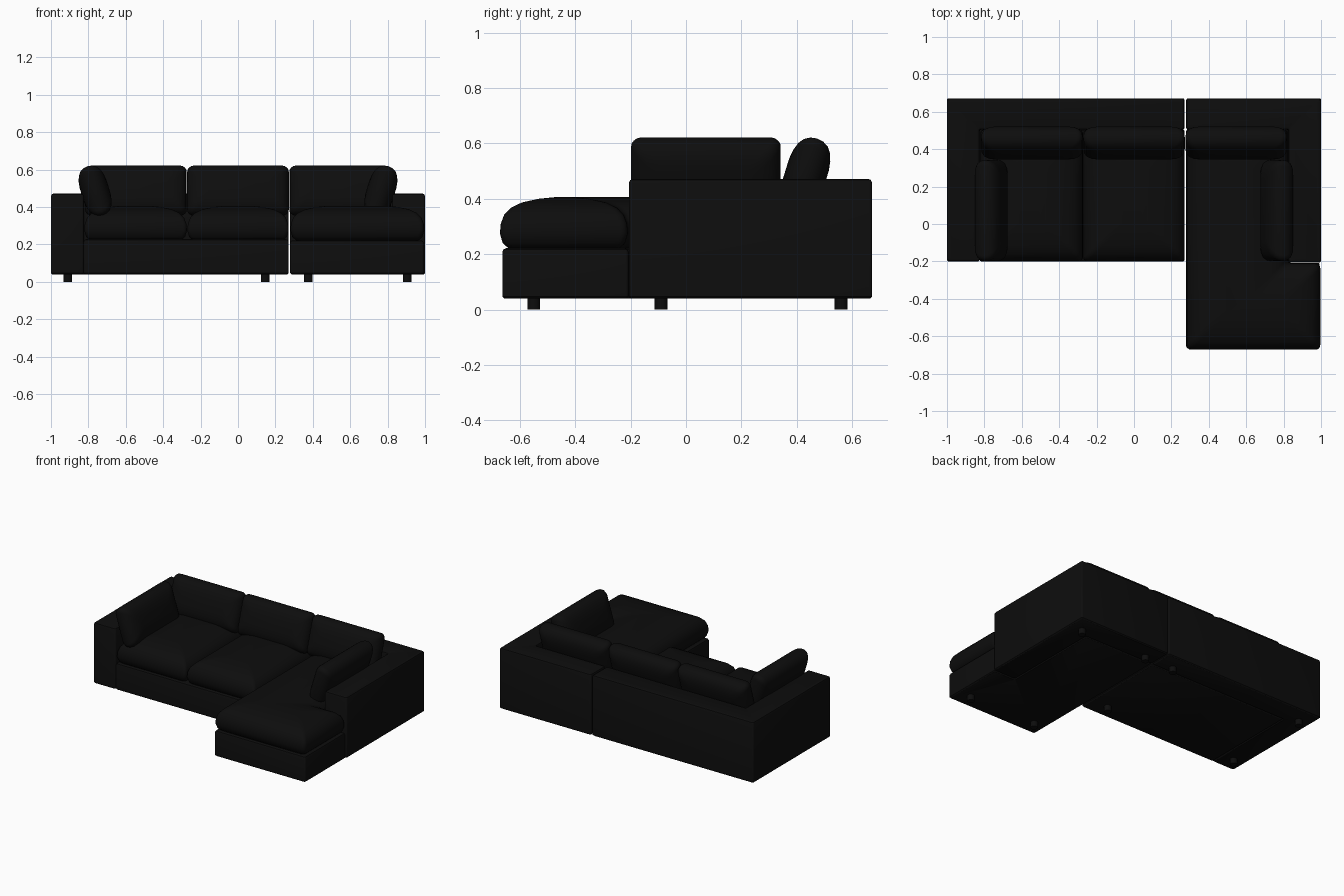
import bpy, bmesh
from math import sin, cos, pi, radians
from mathutils import Vector, Matrix

old = bpy.data.objects.get("Cube")
if old:
    bpy.data.objects.remove(old, do_unlink=True)

COLOUR = (0.004, 0.004, 0.004, 1)
fabric = bpy.data.materials.new("black_fabric")
fabric.use_nodes = True
fabric.diffuse_color = COLOUR
bsdf = fabric.node_tree.nodes["Principled BSDF"]
bsdf.inputs["Base Color"].default_value = COLOUR
bsdf.inputs["Roughness"].default_value = 0.9


def rect(x0, x1, y0, y1):
    return [(x0, y0), (x1, y0), (x1, y1), (x0, y1)]


def inset_outline(outline, inset, radius, steps=4):
    """Counter-clockwise right-angled outline, moved inward, with round corners."""
    pts = [Vector(p) for p in outline]
    result = []
    for i, p in enumerate(pts):
        d0 = (p - pts[i - 1]).normalized()
        d1 = (pts[(i + 1) % len(pts)] - p).normalized()
        n0, n1 = Vector((-d0.y, d0.x)), Vector((-d1.y, d1.x))
        corner = p + inset * (n0 + n1)
        r = radius if d0.cross(d1) > 0 else -radius
        for k in range(steps + 1):
            a = k / steps * pi / 2
            result.append(corner + r * ((1 - cos(a)) * n0 + (1 - sin(a)) * n1))
    return result


def layered(name, outline, profile, radius, matrix=None, angle=40):
    """Solid made of stacked outlines; profile lists (inset, height) upward."""
    bm = bmesh.new()
    rings = [[bm.verts.new((p.x, p.y, z)) for p in inset_outline(outline, d, radius)]
             for d, z in profile]
    for low, high in zip(rings, rings[1:]):
        for i in range(len(low)):
            j = (i + 1) % len(low)
            bm.faces.new((low[i], low[j], high[j], high[i]))
    bm.faces.new(rings[0][::-1])
    bm.faces.new(rings[-1])
    mesh = bpy.data.meshes.new(name)
    bm.to_mesh(mesh)
    bm.free()
    mesh.materials.append(fabric)
    obj = bpy.data.objects.new(name, mesh)
    bpy.context.collection.objects.link(obj)
    if matrix:
        obj.matrix_world = matrix
    bpy.ops.object.select_all(action="DESELECT")
    obj.select_set(True)
    bpy.context.view_layer.objects.active = obj
    bpy.ops.object.shade_smooth_by_angle(angle=radians(angle))
    return obj


def block(name, outline, z0, z1):
    """Upholstered frame panel with softly rounded edges."""
    e = 0.014
    profile = [(e / 2, z0), (0, z0 + e / 2), (0, z1 - e),
               (e * 0.3, z1 - e * 0.3), (e, z1)]
    layered(name, outline, profile, 0.01)


# Frames: low bases, and arms joined to the backs
FRONT, BACK, INNER, ARM, SPLIT = -0.2, 0.672, 0.505, 0.825, 0.275
block("sofa_base", rect(-ARM, SPLIT - 0.005, FRONT, INNER), 0.04, 0.228)
block("chaise_base", [(SPLIT + 0.004, -0.663), (0.993, -0.663), (0.993, -0.208),
                      (ARM, -0.208), (ARM, INNER), (SPLIT + 0.004, INNER)], 0.04, 0.222)
block("sofa_arm_and_back", [(-1, FRONT), (-ARM, FRONT), (-ARM, INNER),
                            (SPLIT - 0.005, INNER), (SPLIT - 0.005, BACK), (-1, BACK)], 0.04, 0.472)
block("chaise_arm_and_back", [(ARM, FRONT - 0.006), (1, FRONT - 0.006), (1, BACK),
                              (SPLIT + 0.004, BACK), (SPLIT + 0.004, INNER), (ARM, INNER)], 0.04, 0.472)

# Domed seat cushions
SEAT = [(0.03, 0.222), (0.01, 0.24), (0, 0.275), (0.003, 0.31), (0.015, 0.342),
        (0.04, 0.368), (0.08, 0.387), (0.14, 0.4), (0.2, 0.406)]
layered("seat_cushion_right", rect(-0.822, -0.273, FRONT, INNER), SEAT, 0.02)
layered("seat_cushion_middle", rect(-0.271, 0.271, FRONT, INNER), SEAT, 0.02)
layered("chaise_cushion", [(0.28, -0.672), (0.996, -0.672), (0.996, -0.21),
                           (0.822, -0.21), (0.822, INNER), (0.28, INNER)], SEAT, 0.025)

# Leaning pillows: local x is length, y is height, z is thickness
HALF = [(0, 0), (0.004, 0.024), (0.016, 0.045), (0.036, 0.06), (0.065, 0.07), (0.1, 0.075)]
PILLOW = [(d, -z) for d, z in HALF[:0:-1]] + HALF


def pillow(name, x, y, length, turn):
    matrix = (Matrix.Translation((x, y, 0.487)) @ Matrix.Rotation(radians(turn), 4, "Z")
              @ Matrix.Rotation(radians(90 - 17), 4, "X"))
    layered(name, rect(-length / 2, length / 2, -0.137, 0.137), PILLOW, 0.03, matrix)


for side, x in (("right", -0.546), ("middle", 0), ("left", 0.546)):
    pillow("back_pillow_" + side, x, 0.433, 0.543, 0)
for side, x, turn in (("right", -0.764, 90), ("left", 0.764, -90)):
    pillow("arm_pillow_" + side, x, 0.072, 0.54, turn)

# Short feet
feet = [(x, y) for x in (-0.91, 0.145) for y in (-0.09, 0.56)]
feet += [(x, y) for x in (0.375, 0.905) for y in (-0.55, 0.56)]
for i, (x, y) in enumerate(feet):
    layered(f"foot_{i + 1}", rect(x - 0.023, x + 0.023, y - 0.023, y + 0.023),
            [(0, 0), (0, 0.05)], 0.021)
